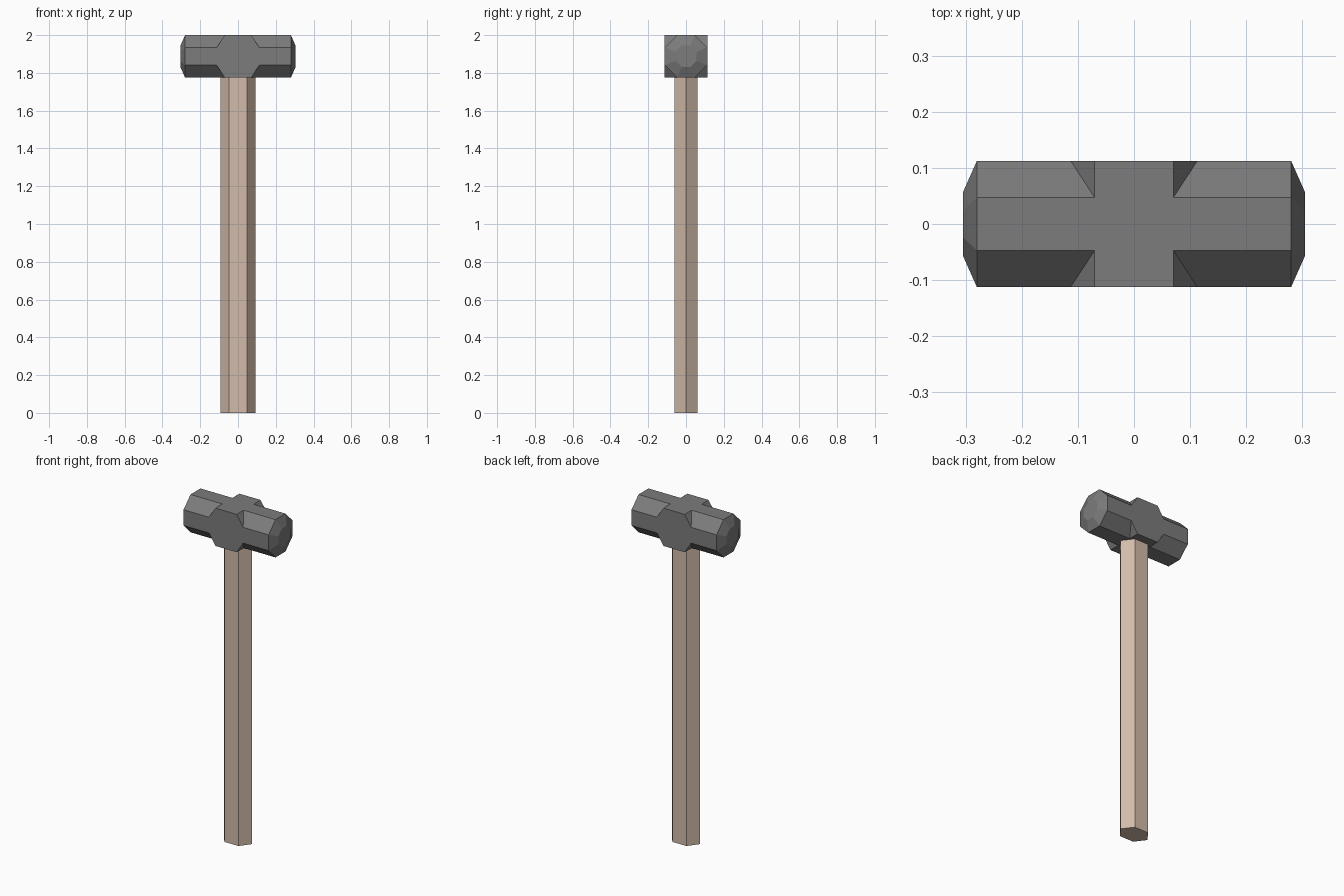
import bpy, bmesh
from mathutils import Vector, Matrix

if "Cube" in bpy.data.objects:
    bpy.data.objects.remove(bpy.data.objects["Cube"])


def material(name, rgb):
    m = bpy.data.materials.new(name)
    m.diffuse_color = (*rgb, 1)
    m.use_nodes = True
    m.node_tree.nodes["Principled BSDF"].inputs["Base Color"].default_value = m.diffuse_color
    return m


def add_object(name, bm, mat, z=0):
    me = bpy.data.meshes.new(name)
    bm.to_mesh(me)
    bm.free()
    me.materials.append(mat)
    ob = bpy.data.objects.new(name, me)
    ob.location.z = z
    bpy.context.collection.objects.link(ob)
    return ob


# Hammer head: one octant of the octagonal bar, mirrored on three axes
R, F = 0.1125, 0.047       # half width and half flat of the octagon
X, E = 0.28, 0.305         # end of the bar and of the tapered striking face
C, D = 0.07, 0.113         # half length of the square centre block, top and middle
r, f = R / 2, F / 2        # striking face is half size

octant = [
    [(0, 0, R), (X, 0, R), (X, F, R), (C, F, R), (C, R, R), (0, R, R)],  # top
    [(0, R, 0), (0, R, R), (C, R, R), (D, R, F), (X, R, F), (X, R, 0)],  # side
    [(C, F, R), (C, R, R), (D, R, F)],                                   # block slope
    [(C, F, R), (D, R, F), (X, R, F), (X, F, R)],                        # chamfer
]
outer = [(0, R), (F, R), (R, F), (R, 0)]
inner = [(0, r), (f, r), (r, f), (r, 0)]
for i in range(3):                                                       # end taper
    octant.append([(X, *outer[i]), (X, *outer[i + 1]),
                   (E, *inner[i + 1]), (E, *inner[i])])
octant.append([(E, 0, 0)] + [(E, *p) for p in inner])                    # striking face

bm = bmesh.new()
for pts in octant:
    face = bm.faces.new([bm.verts.new(Vector(p)) for p in pts])
    face.normal_update()
    if face.normal.dot(face.calc_center_median()) < 0:
        face.normal_flip()
bmesh.ops.remove_doubles(bm, verts=bm.verts, dist=1e-5)
head = add_object("hammer_head", bm, material("dark_steel", (0.2, 0.2, 0.2)), 2 - R)
mirror = head.modifiers.new("mirror", 'MIRROR')
mirror.use_axis = (True, True, True)
mirror.use_clip = True

# Handle: flattened hexagonal shaft reaching just inside the head
length = 1.79
bm = bmesh.new()
bmesh.ops.create_cone(bm, cap_ends=True, segments=6, radius1=1, radius2=1, depth=length)
corner = max(bm.verts, key=lambda v: v.co.x).co.x
if corner < 0.99:          # put corners on the x axis
    bmesh.ops.rotate(bm, verts=bm.verts, matrix=Matrix.Rotation(0.5235988, 3, 'Z'))
bmesh.ops.scale(bm, verts=bm.verts, vec=(0.093, 0.0716, 1))
add_object("handle", bm, material("wood", (0.65, 0.5, 0.4)), length / 2)
